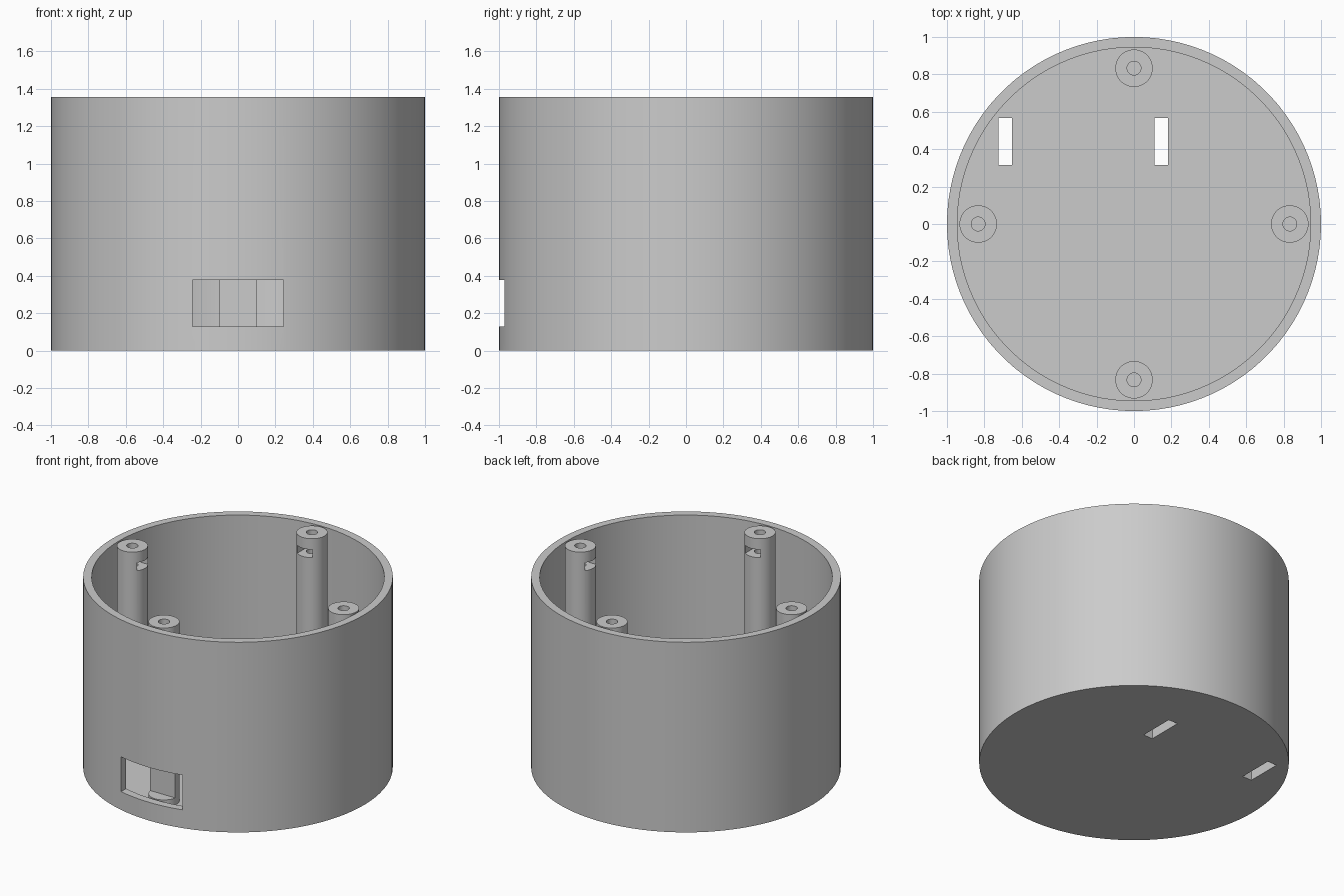
import bpy, bmesh
from math import sin, cos, pi
from mathutils import Matrix

if "Cube" in bpy.data.objects:
    bpy.data.objects.remove(bpy.data.objects["Cube"], do_unlink=True)

HEIGHT = 1.355
FLOOR = 0.08

grey = bpy.data.materials.new("plain_grey")
grey.diffuse_color = (0.6, 0.6, 0.6, 1)
grey.use_nodes = True
grey.node_tree.nodes["Principled BSDF"].inputs["Base Color"].default_value = (0.6, 0.6, 0.6, 1)


def circle(radius, sides):
    return [(radius * cos(2 * pi * i / sides), radius * sin(2 * pi * i / sides)) for i in range(sides)]


def rectangle(x0, x1, y0, y1):
    return [(x0, y0), (x1, y0), (x1, y1), (x0, y1)]


def prism(name, outline, z0, z1, matrix=Matrix()):
    """Extrude a flat outline from z0 to z1."""
    bm = bmesh.new()
    base = bm.faces.new([bm.verts.new((x, y, z0)) for x, y in outline])
    top = bmesh.ops.extrude_face_region(bm, geom=[base])["geom"]
    bmesh.ops.translate(bm, vec=(0, 0, z1 - z0), verts=[v for v in top if isinstance(v, bmesh.types.BMVert)])
    bm.transform(matrix)
    bmesh.ops.recalc_face_normals(bm, faces=bm.faces)
    mesh = bpy.data.meshes.new(name)
    bm.to_mesh(mesh)
    bm.free()
    mesh.materials.append(grey)
    obj = bpy.data.objects.new(name, mesh)
    bpy.context.collection.objects.link(obj)
    return obj


def cut(obj, *args):
    """Subtract a prism from the object."""
    cutter = prism("cutter", *args)
    cutter.hide_render = True
    mod = obj.modifiers.new("cut", 'BOOLEAN')
    mod.operation = 'DIFFERENCE'
    mod.solver = 'EXACT'
    mod.object = cutter
    bpy.ops.object.select_all(action='DESELECT')
    bpy.context.view_layer.objects.active = obj
    obj.select_set(True)
    bpy.ops.object.modifier_apply(modifier=mod.name)
    bpy.data.objects.remove(cutter, do_unlink=True)


def smooth(obj):
    bpy.ops.object.select_all(action='DESELECT')
    bpy.context.view_layer.objects.active = obj
    obj.select_set(True)
    bpy.ops.object.shade_smooth_by_angle(angle=0.5)


# Opening through the front wall, which also flattens the front post
window = (rectangle(-0.243, 0.243, -1.1, -0.848), 0.13, 0.378)

# Round open housing with a floor, two floor slots and the window
housing = prism("housing", circle(1, 100), 0, HEIGHT)
cut(housing, circle(0.945, 100), FLOOR, HEIGHT + 0.1)
for x in (-0.725, 0.11):
    cut(housing, rectangle(x, x + 0.073, 0.315, 0.567), -0.1, FLOOR + 0.1)
cut(housing, *window)
smooth(housing)

# Four screw posts, each with a screw hole and a nut slot facing the middle
nut_slot = [(0.15, -0.06), (0.15, 0.06), (-0.035, 0.06), (-0.069, 0), (-0.035, -0.06)]
for i, side in enumerate(("right", "front", "left", "back")):
    place = Matrix.Rotation(i * pi / 2, 4, 'Z') @ Matrix.Translation((-0.833, 0, 0))
    post = prism(side + "_post", circle(0.1, 48), FLOOR - 0.01, HEIGHT, place)
    cut(post, circle(0.037, 32), 0.95, HEIGHT + 0.1, place)
    cut(post, nut_slot, 1.22, 1.278, place)
    if side == "front":
        cut(post, *window)
    smooth(post)
